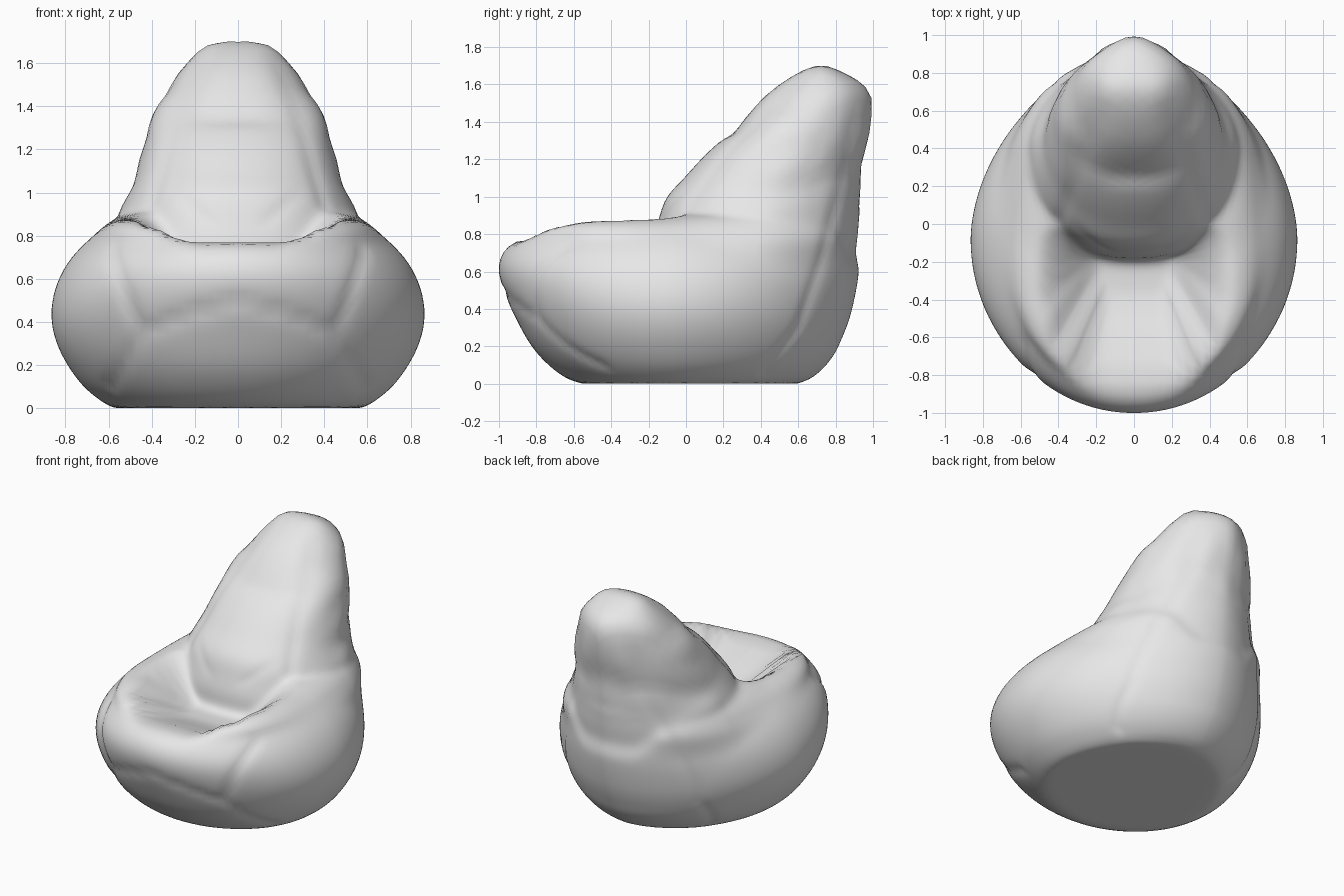
import bpy, bmesh, math
from mathutils import Vector, Matrix, noise

if "Cube" in bpy.data.objects:
    bpy.data.objects.remove(bpy.data.objects["Cube"])

# ---------- helpers ----------
def curve(points, n=400, zmax=1.72):
    """Smooth table of a value against height, from a few (z, value) points."""
    out = []
    for k in range(n + 1):
        z = zmax * k / n
        i = 0
        while i < len(points) - 2 and z > points[i + 1][0]:
            i += 1
        (z0, v0), (z1, v1) = points[i], points[i + 1]
        def slope(j):
            a, b = points[max(j - 1, 0)], points[min(j + 1, len(points) - 1)]
            return (b[1] - a[1]) / (b[0] - a[0])
        h = z1 - z0
        t = min(max((z - z0) / h, 0), 1)
        m0, m1 = slope(i) * h, slope(i + 1) * h
        out.append((2*t**3 - 3*t*t + 1)*v0 + (t**3 - 2*t*t + t)*m0
                   + (3*t*t - 2*t**3)*v1 + (t**3 - t*t)*m1)
    return out

def look(table, z):
    f = min(max(z / 1.72, 0), 0.9999) * (len(table) - 1)
    i = int(f)
    return table[i] + (table[i + 1] - table[i]) * (f - i)

def step(a, b, v):
    t = min(max((v - a) / (b - a), 0), 1)
    return t * t * (3 - 2 * t)

def smin(a, b, k):
    h = max(k - abs(a - b), 0) / k
    return min(a, b) - h * h * k / 4

def section(x, y, z, prof, n_front, n_back):
    """Signed measure to a rounded horizontal section: half width, front, back, widest y."""
    w = max(look(prof[0], z), 0.01)
    c = look(prof[3], z)
    r, n = (c - look(prof[1], z), n_front) if y < c else (look(prof[2], z) - c, n_back)
    r = max(r, 0.01)
    q = ((abs(x) / w) ** n + (abs(y - c) / r) ** n) ** (1 / n)
    return (q - 1) * min(w, r)

# ---------- silhouettes ----------
body = [curve(p) for p in (
    [(0, .575), (.03, .63), (.1, .715), (.2, .79), (.3, .84), (.4, .864), (.5, .86),
     (.6, .83), (.7, .77), (.8, .67), (.87, .575), (.9, .45), (.93, .02)],
    [(0, -.56), (.03, -.64), (.1, -.735), (.2, -.825), (.35, -.91), (.5, -.978), (.6, -1.003),
     (.68, -.99), (.77, -.92), (.84, -.78), (.88, -.62), (.9, -.45), (.93, -.05)],
    [(0, .6), (.03, .67), (.1, .75), (.2, .815), (.4, .875), (.7, .9), (.85, .8), (.93, .2)],
    [(0, -.05), (.5, -.08), (.93, -.05)])]

back = [curve(p) for p in (
    [(0, .3), (.3, .5), (.7, .58), (.9, .55), (1.0, .505), (1.1, .47), (1.2, .45), (1.32, .41),
     (1.45, .34), (1.58, .255), (1.65, .2), (1.69, .155), (1.71, .1)],
    [(0, .2), (.3, -.05), (.7, -.18), (.9, -.14), (1.0, -.1), (1.1, -.01), (1.22, .1), (1.32, .21),
     (1.36, .27), (1.47, .355), (1.6, .5), (1.67, .61), (1.71, .70)],
    [(0, .5), (.3, .8), (.7, .905), (1.05, .935), (1.1, .93), (1.3, .97), (1.5, 1.0),
     (1.57, .985), (1.63, .91), (1.68, .81), (1.71, .74)],
    [(0, .35), (.9, .4), (1.3, .58), (1.5, .7), (1.6, .75), (1.71, .72)])]

def shape(x, y, z):
    """Negative inside the bag: round body with a hollow seat, joined to the tall back."""
    seat = .635 + .145 * step(.35, .85, -y) + .26 * step(.16, .54, abs(x))
    b = section(x, y, z, body, 2.05 + 1.1 * step(.76, .87, z), 1.8)
    b = -smin(-b, seat - z, .07)
    t = max(section(x, y, z, back, 2.25, 1.75), z - 1.705)
    return max(smin(b, t, .1 + .1 * step(.25, .5, abs(x)) * step(.6, .8, z)), -z)

def outward(p):
    e, f = .01, shape(*p)
    g = Vector((shape(p.x + e, p.y, p.z) - f, shape(p.x, p.y + e, p.z) - f,
                shape(p.x, p.y, p.z + e) - f))
    return g.normalized() if g.length > 1e-9 else Vector((0, 0, 0))

# ---------- seams: (horizontal axis, side test, polyline, depth) ----------
seams = [
    (0, lambda p: p.y < -.4, [(0, .5), (.25, .43), (.45, .35), (.6, .08)], .02),         # base panel
    (0, lambda p: p.y < -.3 and p.z < .8, [(.45, .35), (.53, .55), (.58, .73)], .02),    # arm front
    (0, lambda p: p.y < .7 and p.z > .85, [(.17, 1.63), (.27, 1.4), (.35, 1.1), (.4, .93)], .012),  # back panel
    (1, lambda p: p.x > .05, [(.94, 1.55), (.85, 1.15), (.72, .65), (.6, .3), (.42, .06)], .012),  # side
]

def seam_depth(p):
    d = 0
    for axis, test, line, depth in seams:
        if test(p):
            q = Vector((p[axis], p.z))
            for a, b in zip(line, line[1:]):
                a, b = Vector(a), Vector(b)
                t = min(max((q - a).dot(b - a) / (b - a).length_squared, 0), 1)
                e = (q - a.lerp(b, t)).length
                d = max(d, depth * math.exp(-(e / .02) ** 2))
    return d

def wrinkles(p):
    """Soft folds round the back rest, one crease across its front, pulls beside the seat."""
    amount = step(.8, 1.1, p.z) * (1 - step(1.5, 1.68, p.z))
    fold = noise.noise(Vector((p.x * 3, p.y * 3, p.z * 16))) * .022 * step(.15, .55, p.y)
    crease = .012 * math.exp(-((p.z - 1.335) / .02) ** 2) * (1 - step(.08, .25, p.x)) if p.y < .5 else 0
    line = p.z - .80 - .9 * (p.x - .06)
    pull = .01 * math.exp(-(line / .03) ** 2) * step(.82, .9, p.z) * (1 - step(.95, 1.05, p.z)) if p.y < .2 else 0
    return amount * fold - crease - pull

# ---------- bean bag: a ball pushed out to the shape ----------
bm = bmesh.new()
bmesh.ops.create_icosphere(bm, subdivisions=6, radius=1, matrix=Matrix.Rotation(math.pi / 2, 4, 'Z'))
bmesh.ops.bisect_plane(bm, geom=bm.verts[:] + bm.edges[:] + bm.faces[:], dist=1e-4,
                       plane_co=(0, 0, 0), plane_no=(-1, 0, 0), clear_outer=True)
centre = Vector((0, .12, .34))
for v in bm.verts:
    d = v.co.normalized()
    lo, hi = 0.0, 2.0
    for _ in range(14):
        mid = (lo + hi) / 2
        p = centre + d * mid
        if shape(p.x, p.y, p.z) < 0:
            lo = mid
        else:
            hi = mid
    p = centre + d * lo
    if p.z > .015:
        p += outward(p) * (wrinkles(p) - seam_depth(p))
    p.z = max(p.z, 0)
    if abs(v.co.x) < 1e-3:
        p.x = 0
    v.co = p
mesh = bpy.data.meshes.new("bean_bag")
bm.to_mesh(mesh)
bm.free()
bag = bpy.data.objects.new("bean_bag", mesh)
bpy.context.collection.objects.link(bag)

mirror = bag.modifiers.new("mirror", 'MIRROR')
mirror.merge_threshold = .002
soft = bag.modifiers.new("soften", 'SMOOTH')
soft.factor, soft.iterations = .5, 3

fabric = bpy.data.materials.new("light_grey_fabric")
fabric.diffuse_color = (.8, .8, .8, 1)
fabric.use_nodes = True
fabric.node_tree.nodes["Principled BSDF"].inputs["Base Color"].default_value = fabric.diffuse_color
mesh.materials.append(fabric)
for poly in mesh.polygons:
    poly.use_smooth = True
